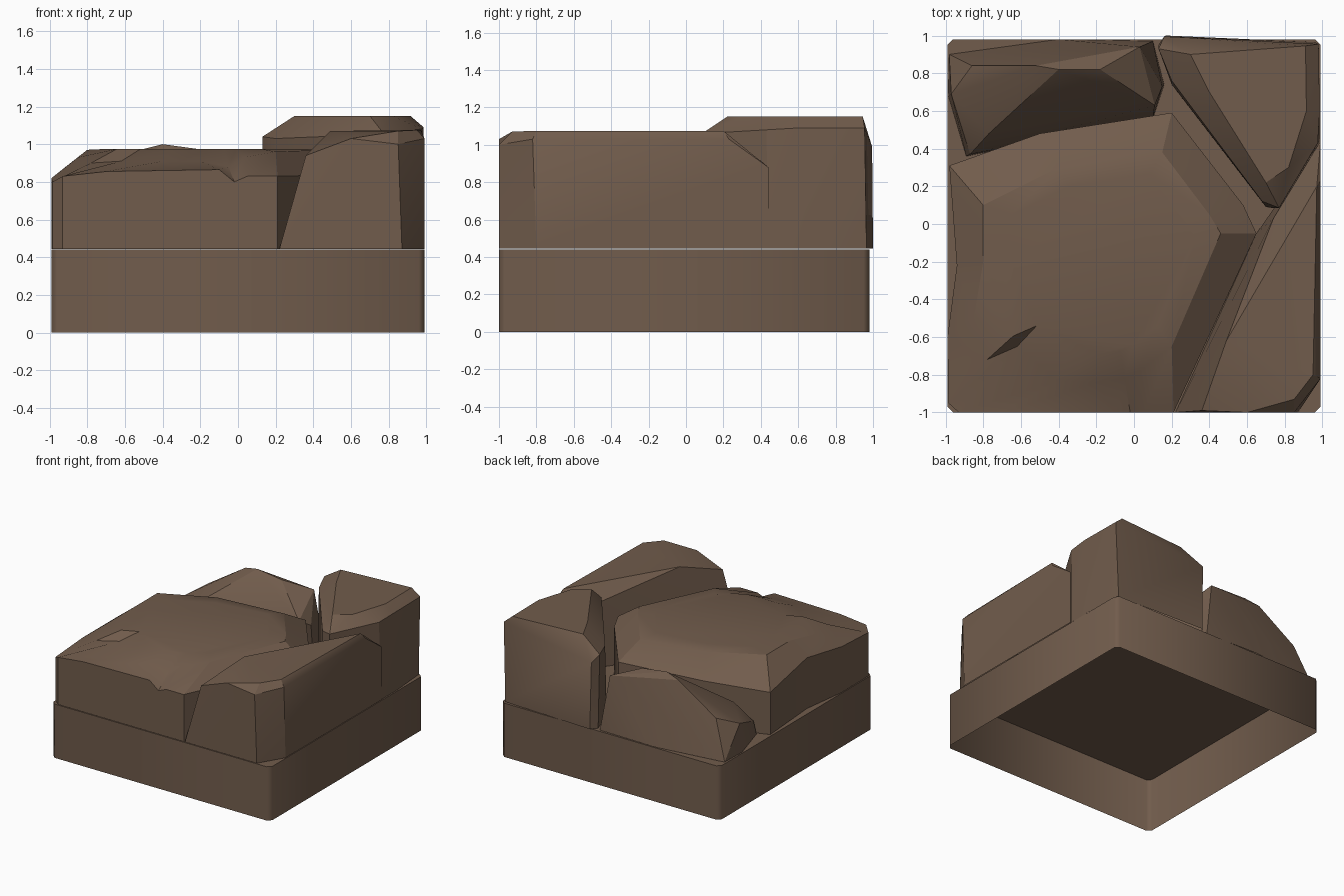
import bpy, bmesh
from mathutils import Vector

if "Cube" in bpy.data.objects:
    bpy.data.objects.remove(bpy.data.objects["Cube"])

ROCK = bpy.data.materials.new("brown_rock")
ROCK.diffuse_color = (0.165, 0.107, 0.072, 1)
ROCK.use_nodes = True
ROCK.node_tree.nodes["Principled BSDF"].inputs["Base Color"].default_value = ROCK.diffuse_color
FLOOR = 0.445   # height where the boulders meet the plinth


def finish(bm, name, angle):
    bmesh.ops.recalc_face_normals(bm, faces=bm.faces)
    me = bpy.data.meshes.new(name)
    bm.to_mesh(me)
    bm.free()
    me.materials.append(ROCK)
    ob = bpy.data.objects.new(name, me)
    bpy.context.collection.objects.link(ob)
    bpy.ops.object.select_all(action='DESELECT')
    ob.select_set(True)
    bpy.context.view_layer.objects.active = ob
    bpy.ops.object.shade_smooth_by_angle(angle=angle)
    return ob


def loft(name, rings, angle=0.5):
    """Skin rings of equal length, cap the last one, leave the first open."""
    bm = bmesh.new()
    vs = [[bm.verts.new(p) for p in r] for r in rings]
    n = len(rings[0])
    for a, b in zip(vs, vs[1:]):
        for i in range(n):
            j = (i + 1) % n
            bm.faces.new((a[i], a[j], b[j], b[i]))
    bm.faces.new(vs[-1])
    return finish(bm, name, angle)


def boulder(name, foot, top, angle=0.45):
    """Chipped convex stone from a footprint and its upper corners."""
    bm = bmesh.new()
    for x, y in foot:
        bm.verts.new((x, y, FLOOR))
    for p in top:
        bm.verts.new(p)
    res = bmesh.ops.convex_hull(bm, input=bm.verts)
    loose = [v for v in bm.verts if not v.link_faces]
    bmesh.ops.delete(bm, geom=loose, context='VERTS')
    # the underside rests on the plinth
    bm.normal_update()
    under = [f for f in bm.faces if all(abs(v.co.z - FLOOR) < 1e-4 for v in f.verts)]
    bmesh.ops.delete(bm, geom=under, context='FACES_ONLY')
    return finish(bm, name, angle)


# plinth: open-bottomed box with small corner cuts
c = 0.03
x0, x1, y0, y1 = -0.99, 0.99, -1.0, 0.98
outline = [(x0 + c, y0), (x1 - c, y0), (x1, y0 + c), (x1, y1 - c),
           (x1 - c, y1), (x0 + c, y1), (x0, y1 - c), (x0, y0 + c)]
loft("plinth", [[(x, y, z) for x, y in outline] for z in (0, 0.44)], 0.9)

# main slab: rim, sloping shoulder and nearly flat plateau
rim = [(-.93, -1, .83), (-.7, -1, .855), (-.1, -1, .865), (-.02, -1, .80), (.05, -1, .83),
       (.21, -1, .83), (.65, -.05, .84), (.58, .1, .83), (.2, .59, .83), (-.5, .48, .82),
       (-.98, .31, .79), (-.94, -.22, .86), (-.99, -.6, .82), (-.985, -.95, .80)]
shoulder = [(-.62, -.65, .91), (-.4, -.83, .91), (-.2, -.84, .91), (-.05, -.82, .88),
            (.03, -.78, .93), (.2, -.65, .96), (.46, -.05, .97), (.4, .05, .97),
            (.15, .38, .95), (-.4, .3, .965), (-.8, .1, .97), (-.8, -.2, .97),
            (-.85, -.5, .93), (-.78, -.72, .90)]
mid = Vector((-.15, -.15, .97))
plateau = []
for p in shoulder:
    q = mid.lerp(Vector(p), .78)
    q.z = .975
    plateau.append(q)
loft("main_slab", [[(x, y, FLOOR) for x, y, z in rim], rim, shoulder, plateau])

# tall boulder, back right
boulder("back_right_boulder",
        [(.13, .95), (.17, 1), (.36, .975), (.96, .965), (.985, .65), (.985, .44),
         (.77, .08), (.7, .09), (.2, .74)],
        [(.13, .93, 1.04), (.16, .995, .99), (.2, .76, 1.03), (.68, .12, 1.05),
         (.77, .085, 1.06), (.3, .9, 1.15), (.4, .7, 1.15), (.7, .22, 1.15),
         (.82, .3, 1.15), (.915, .6, 1.15), (.91, .945, 1.15), (.98, .955, 1.09),
         (.985, .6, 1.09), (.975, .43, 1.08)])

# long boulder, right side
boulder("right_boulder",
        [(.22, -1), (.87, -1), (.99, -.8), (.99, .44), (.77, .08), (.65, -.05)],
        [(.36, -.99, .94), (.6, -1, 1.03), (.85, -1, 1.0), (.99, -.82, 1.03),
         (.99, .23, 1.03), (.99, .44, .88), (.49, -.62, 1.07), (.85, -.93, 1.07),
         (.95, -.8, 1.075), (.97, .2, 1.075), (.74, .03, .97)])

# low ridged boulder, back left
boulder("back_left_boulder",
        [(-.98, .9), (-.985, .68), (-.89, .36), (.1, .56), (.16, .74), (.1, .97), (-.4, .98)],
        [(-.4, .82, 1.0), (-.52, .84, .97), (-.18, .82, .97), (.03, .94, .9),
         (-.86, .84, .75), (-.97, .69, .68), (-.77, .48, .72), (.11, .63, .78),
         (.15, .73, .72), (-.87, .37, .55)])
